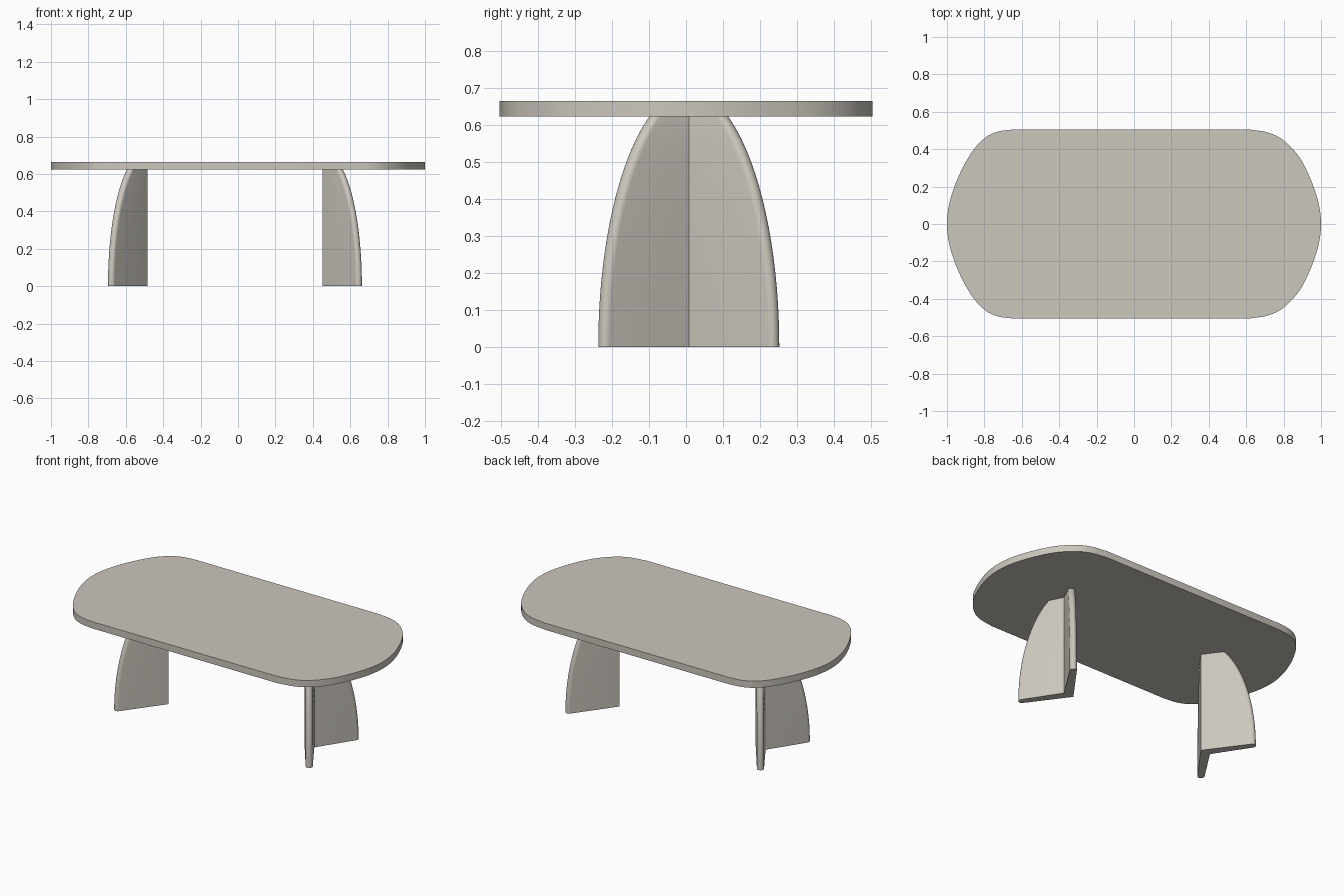
import bpy, bmesh, math
from mathutils import Vector

if "Cube" in bpy.data.objects:
    bpy.data.objects.remove(bpy.data.objects["Cube"])

mat = bpy.data.materials.new("warm light grey")
mat.diffuse_color = (0.60, 0.57, 0.51, 1)
mat.use_nodes = True
mat.node_tree.nodes["Principled BSDF"].inputs["Base Color"].default_value = mat.diffuse_color


def loft(name, loops):
    """Skin a stack of equal-length closed outlines and cap both ends."""
    bm = bmesh.new()
    rings = [[bm.verts.new(p) for p in loop] for loop in loops]
    n = len(rings[0])
    for a, b in zip(rings, rings[1:]):
        for i in range(n):
            j = (i + 1) % n
            bm.faces.new((a[i], a[j], b[j], b[i]))
    bm.faces.new(rings[0][::-1])
    bm.faces.new(rings[-1])
    bmesh.ops.recalc_face_normals(bm, faces=bm.faces)
    mesh = bpy.data.meshes.new(name)
    bm.to_mesh(mesh)
    bm.free()
    mesh.materials.append(mat)
    ob = bpy.data.objects.new(name, mesh)
    bpy.context.collection.objects.link(ob)
    bpy.ops.object.select_all(action='DESELECT')
    ob.select_set(True)
    bpy.context.view_layer.objects.active = ob
    bpy.ops.object.shade_smooth_by_angle(angle=math.radians(30))
    return ob


def smooth_path(pts, steps=8):
    """Open Catmull-Rom curve through 2D points."""
    p = [Vector(q) for q in pts]
    p = [2 * p[0] - p[1]] + p + [2 * p[-1] - p[-2]]
    out = []
    for i in range(1, len(p) - 2):
        a, b, c, d = p[i - 1:i + 3]
        for s in range(steps):
            t = s / steps
            out.append(0.5 * (2 * b + (c - a) * t + (2 * a - 5 * b + 4 * c - d) * t * t
                              + (3 * b - a - 3 * c + d) * t ** 3))
    return out + [p[-2]]


# Tabletop: straight long sides, softly rounded ends
right = [(0.62, 0.505), (0.72, 0.488), (0.80, 0.447), (0.88, 0.363), (0.94, 0.25), (0.985, 0.12), (1, 0)]
left = [(-0.65, 0.505), (-0.73, 0.493), (-0.80, 0.458), (-0.87, 0.38), (-0.94, 0.25), (-0.985, 0.12), (-1, 0)]


def end_arc(half):
    return smooth_path(half + [(x, -y) for x, y in half[-2::-1]])


outline = end_arc(right) + end_arc(left)[::-1]
loft("tabletop", [[(p.x, p.y, z) for p in outline] for z in (0.623, 0.665)])

# Legs: V-shaped pair of panels, apex inward, curved outer edges with round nose
T, LENGTH, H, ANGLE = 0.04, 0.314, 0.70, math.radians(36.3)
Y0 = 0.0075


def leg_section(apex_x, side, z):
    length = LENGTH * math.sqrt(1 - (z / H) ** 2)
    s, c = math.sin(ANGLE), math.cos(ANGLE)
    along, inward = Vector((s, c)), Vector((c, -s))
    centre = along * (length - T / 2) + inward * T / 2
    nose = [centre + T / 2 * (along * math.sin(a) - inward * math.cos(a))
            for a in (math.pi * k / 10 for k in range(11))]
    pts = [Vector((0, 0))] + nose + [Vector((T / s, 0))]
    pts += [Vector((p.x, -p.y)) for p in nose[::-1]]
    return [(apex_x + side * p.x, Y0 + p.y, z) for p in pts]


levels = [0.625 * k / 20 for k in range(21)]
for name, apex_x, side in (("left_leg", -0.485, -1), ("right_leg", 0.452, 1)):
    loft(name, [leg_section(apex_x, side, z) for z in levels])
